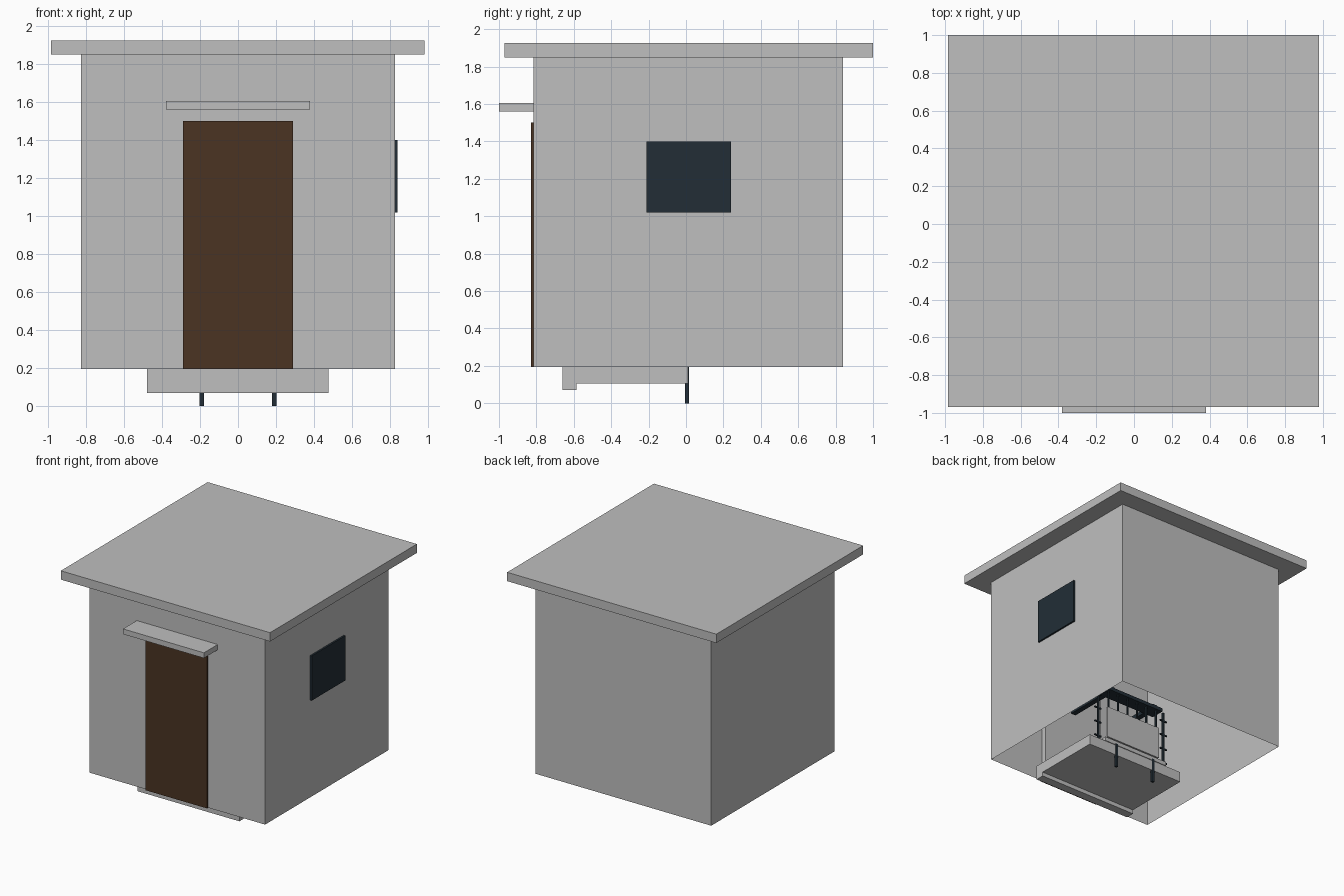
import bpy, bmesh

cube = bpy.data.objects.get("Cube")
if cube:
    bpy.data.objects.remove(cube, do_unlink=True)


def material(name, rgb):
    m = bpy.data.materials.new(name)
    m.use_nodes = True
    m.diffuse_color = (*rgb, 1)
    m.node_tree.nodes["Principled BSDF"].inputs["Base Color"].default_value = (*rgb, 1)
    return m


GREY = material("concrete_grey", (0.52, 0.52, 0.52))
BROWN = material("door_brown", (0.069, 0.034, 0.016))
DARK = material("dark_steel", (0.016, 0.027, 0.037))


def box(name, xs, ys, zs, mat, open_bottom=False):
    """Axis-aligned box given by its limits on each axis."""
    bm = bmesh.new()
    bmesh.ops.create_cube(bm, size=1)
    for v in bm.verts:
        v.co = [lim[0] if c < 0 else lim[1] for c, lim in zip(v.co, (xs, ys, zs))]
    if open_bottom:
        low = [f for f in bm.faces if f.normal.z < -0.9]
        bmesh.ops.delete(bm, geom=low, context='FACES_ONLY')
    me = bpy.data.meshes.new(name)
    bm.to_mesh(me)
    bm.free()
    me.materials.append(mat)
    ob = bpy.data.objects.new(name, me)
    bpy.context.collection.objects.link(ob)
    return ob


FLOOR, EAVES = 0.195, 1.85

# Hut shell, open underneath, with its overhanging roof
box("walls", (-0.825, 0.825), (-0.815, 0.84), (FLOOR, EAVES), GREY, open_bottom=True)
box("roof", (-0.985, 0.98), (-0.97, 1.0), (EAVES, 1.925), GREY)

# Door, inner door lining, canopy and side window
box("door", (-0.29, 0.29), (-0.83, -0.814), (FLOOR, 1.5), BROWN)
box("door_lining", (-0.29, 0.29), (-0.814, -0.77), (FLOOR, 1.5), GREY)
box("canopy", (-0.38, 0.38), (-1.0, -0.815), (1.56, 1.605), GREY)
box("window", (0.824, 0.84), (-0.21, 0.24), (1.02, 1.4), DARK)

# Floor slab with a deeper front edge beam
box("floor_slab", (-0.48, 0.475), (-0.585, 0.01), (0.105, FLOOR), GREY)
box("slab_edge_beam", (-0.48, 0.475), (-0.66, -0.585), (0.07, FLOOR), GREY)

# Inner stand: foot rail, back panel and top plate
box("foot_rail", (-0.33, 0.31), (-0.03, 0.01), (0.2, 0.235), GREY)
box("back_panel", (-0.27, 0.27), (-0.03, -0.01), (0.26, 0.54), GREY)
box("top_plate", (-0.3, 0.26), (-0.12, 0.0), (0.7, 0.73), DARK)

# Thin bars between the panel and the top plate
for i in range(6):
    x = -0.25 + i * 0.1
    box("panel_bar", (x - 0.006, x + 0.006), (-0.03, -0.015), (0.53, 0.71), DARK)

# Mirrored feet, arms and stepped side uprights
for s in (-1, 1):
    def span(a, b):
        return sorted((s * a, s * b))
    box("foot_post", span(0.18, 0.203), (-0.005, 0.015), (0, 0.21), DARK)
    box("arm", span(0.2, 0.245), (-0.5, 0), (0.7, 0.735), DARK)
    box("upright", span(0.335, 0.35), (-0.05, -0.035), (FLOOR, 0.72), DARK)
    for k in range(4):
        z = 0.25 + k * 0.13
        box("upright_peg", span(0.31, 0.38), (-0.048, -0.037), (z, z + 0.012), DARK)
